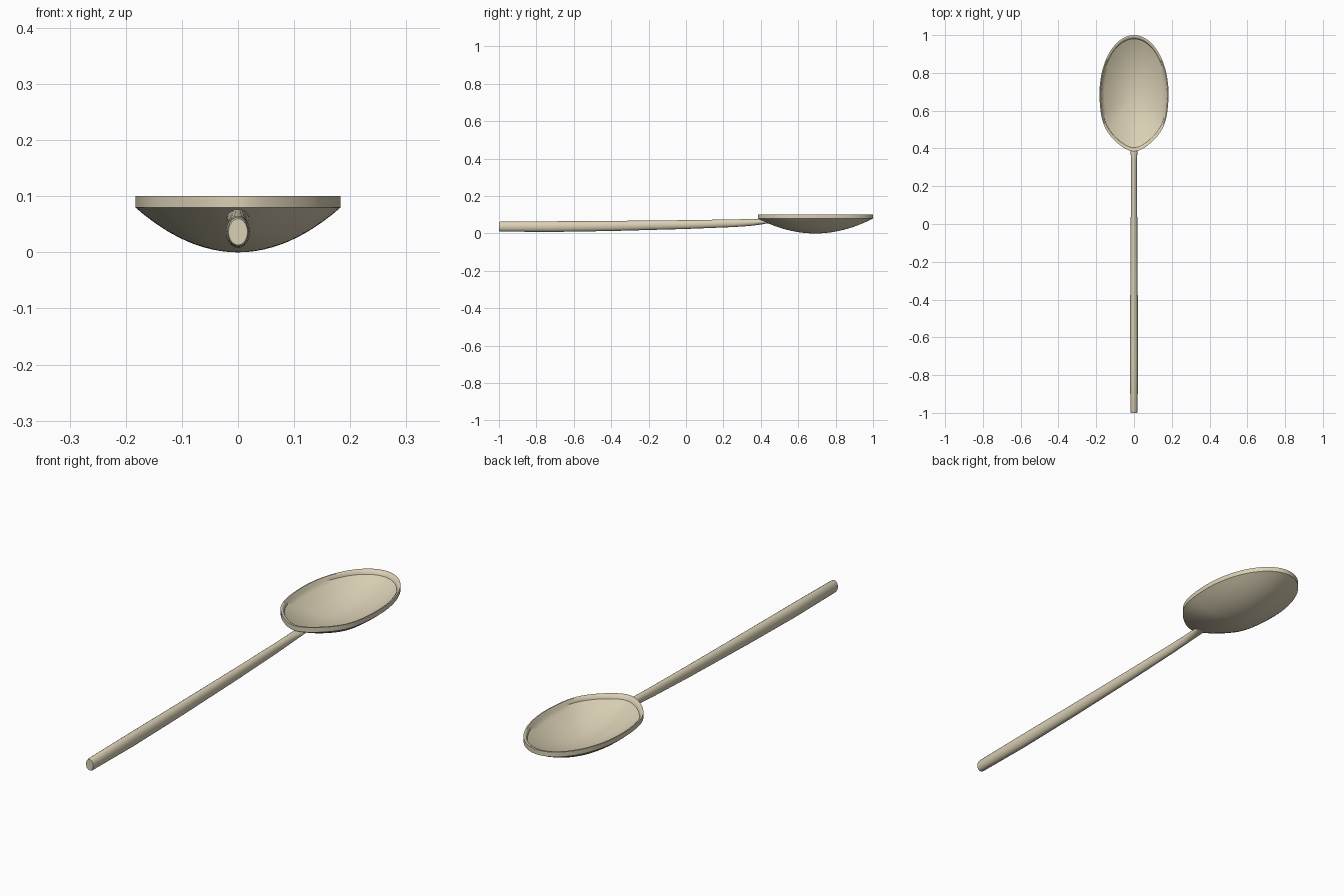
import bpy, bmesh, math

if "Cube" in bpy.data.objects:
    bpy.data.objects.remove(bpy.data.objects["Cube"])

wood = bpy.data.materials.new("pale wood")
wood.diffuse_color = (0.70, 0.63, 0.46, 1)
wood.use_nodes = True
wood.node_tree.nodes["Principled BSDF"].inputs["Base Color"].default_value = wood.diffuse_color


def loft(name, rings, start_tip=None, end_tip=None, angle=40):
    """Skin closed rings; close the ends with a centre point or a flat cap."""
    bm = bmesh.new()
    loops = [[bm.verts.new(p) for p in ring] for ring in rings]
    n = len(loops[0])
    for a, b in zip(loops, loops[1:]):
        for i in range(n):
            j = (i + 1) % n
            bm.faces.new((a[i], a[j], b[j], b[i]))
    for loop, tip in ((loops[0], start_tip), (loops[-1], end_tip)):
        if tip:
            v = bm.verts.new(tip)
            for i in range(n):
                bm.faces.new((loop[i], loop[(i + 1) % n], v))
        else:
            bm.faces.new(loop)
    bmesh.ops.recalc_face_normals(bm, faces=bm.faces[:])
    me = bpy.data.meshes.new(name)
    bm.to_mesh(me)
    bm.free()
    me.materials.append(wood)
    ob = bpy.data.objects.new(name, me)
    bpy.context.collection.objects.link(ob)
    bpy.ops.object.select_all(action='DESELECT')
    ob.select_set(True)
    bpy.context.view_layer.objects.active = ob
    bpy.ops.object.shade_smooth_by_angle(angle=math.radians(angle))
    return ob


def catmull(p0, p1, p2, p3, t):
    return tuple(0.5 * (2 * b + (c - a) * t + (2 * a - 5 * b + 4 * c - d) * t * t
                        + (3 * b - a - 3 * c + d) * t ** 3)
                 for a, b, c, d in zip(p0, p1, p2, p3))


# bowl outline: half ellipse at the tip, tapering curve toward the handle
CY = 0.69
half = [(0.183 * math.sin(k * math.pi / 36), CY + 0.31 * math.cos(k * math.pi / 36))
        for k in range(18)]
low = [(0.183, 0.69), (0.179, 0.615), (0.168, 0.55), (0.147, 0.498), (0.115, 0.455),
       (0.08, 0.422), (0.045, 0.398), (0.018, 0.387), (0, 0.385)]
ext = [(0.179, 0.765)] + low + [(-0.018, 0.387)]
for i in range(len(low) - 1):
    half += [catmull(*ext[i:i + 4], t / 3) for t in range(3)]
half.append((0, 0.385))
outline = half + [(-x, y) for x, y in half[-2:0:-1]]

# bowl: outer dish, upright rim, rounded lip, inner dish
steps = 12
prof = [(k / steps, 0.08 * (k / steps) ** 2) for k in range(1, steps + 1)]
prof += [(1.0, 0.1), (0.972, 0.1), (0.95, 0.096)]
prof += [(0.935 * k / steps, 0.014 + 0.08 * (0.935 * k / steps) ** 2)
         for k in range(steps, 0, -1)]
loft("bowl", [[(x * r, CY + (y - CY) * r, z) for x, y in outline] for r, z in prof],
     (0, CY, 0), (0, CY, 0.014))

# handle: oval stations (y, half width, bottom z, top z)
stations = [(-1.0, 0.017, 0.013, 0.06), (-0.992, 0.019, 0.010, 0.063),
            (-0.72, 0.0215, 0.008, 0.065), (-0.4, 0.020, 0.013, 0.067),
            (0.0, 0.0175, 0.024, 0.071), (0.25, 0.0155, 0.034, 0.075),
            (0.34, 0.0155, 0.040, 0.077), (0.39, 0.019, 0.046, 0.077),
            (0.43, 0.021, 0.053, 0.070), (0.45, 0.016, 0.052, 0.063)]
rings = []
for y, w, z0, z1 in stations:
    rings.append([(w * math.cos(a), y, (z0 + z1) / 2 + (z1 - z0) / 2 * math.sin(a))
                  for a in (k * math.tau / 20 for k in range(20))])
loft("handle", rings)
